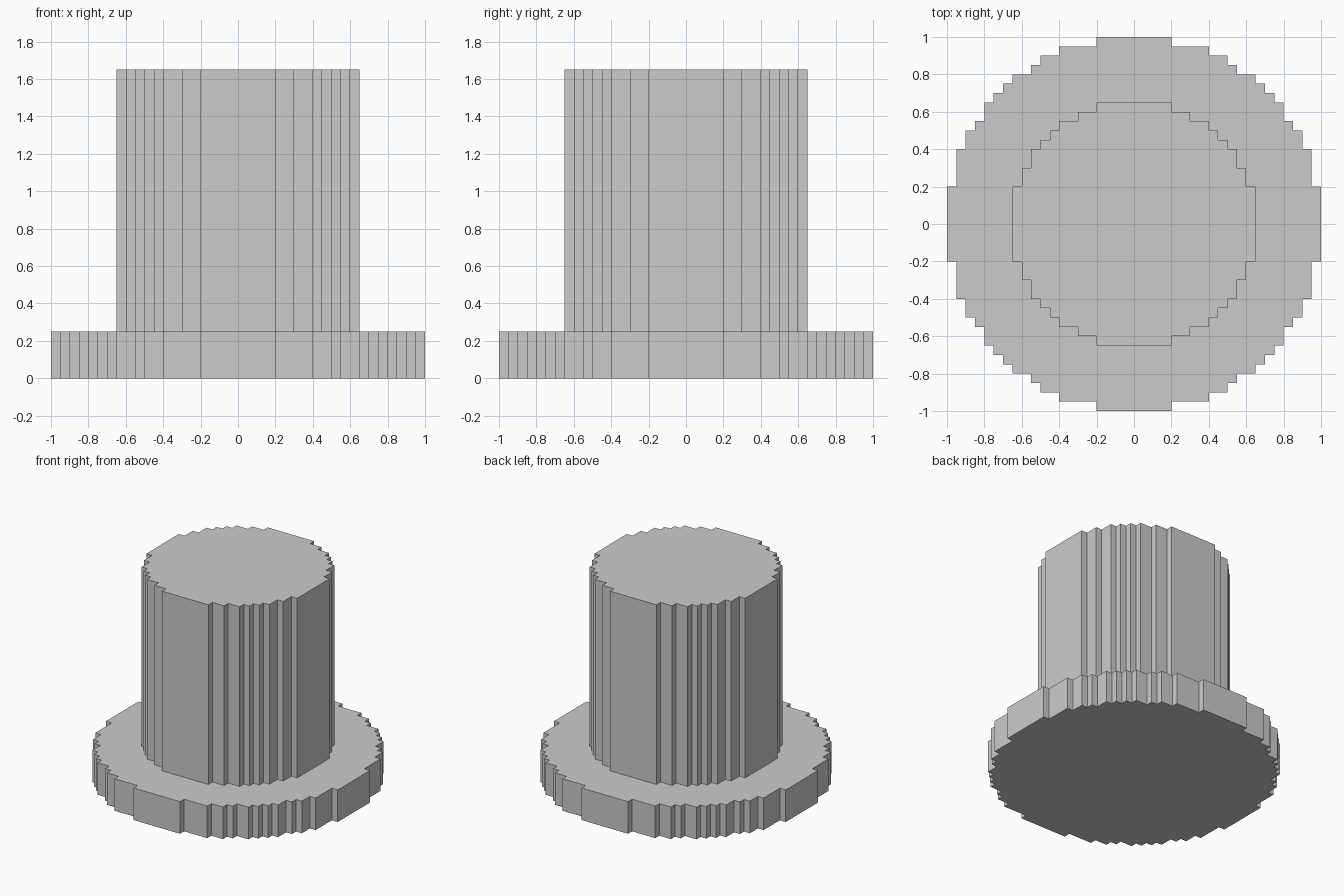
import bpy
import bmesh
import math

if "Cube" in bpy.data.objects:
    bpy.data.objects.remove(bpy.data.objects["Cube"])

CELL = 0.05  # size of one stair step in the outline


def stepped_circle(radius):
    """Counter-clockwise outline of all grid cells whose centre lies in the circle."""
    n = round(radius / CELL)
    reach = [math.floor(math.sqrt(radius ** 2 - ((j + 0.5) * CELL) ** 2) / CELL + 0.5)
             for j in range(n)]
    quarter = []
    for j, x in enumerate(reach):
        nxt = reach[j + 1] if j + 1 < n else 0
        if nxt != x:
            quarter.append((x, j + 1))                 # outer corner
            if j + 1 < n:
                quarter.append((nxt, j + 1))           # inner corner
    points = []
    for _ in range(4):
        points += quarter
        quarter = [(-y, x) for x, y in quarter]        # turn 90 degrees
    return [(x * CELL, y * CELL) for x, y in points]


def ring(bm, outline, z):
    return [bm.verts.new((x, y, z)) for x, y in outline]


def wall(bm, low, high):
    for i in range(len(low)):
        k = (i + 1) % len(low)
        bm.faces.new((low[i], low[k], high[k], high[i]))


def loop_edges(bm, verts):
    return [bm.edges.get((verts[i - 1], verts[i])) for i in range(len(verts))]


bm = bmesh.new()
brim, crown = stepped_circle(1.0), stepped_circle(0.65)

# Brim
brim_low, brim_high = ring(bm, brim, 0), ring(bm, brim, 0.25)
wall(bm, brim_low, brim_high)
bm.faces.new(brim_low[::-1])

# Crown
crown_low, crown_high = ring(bm, crown, 0.25), ring(bm, crown, 1.65)
wall(bm, crown_low, crown_high)
bm.faces.new(crown_high)

# Flat ledge joining brim and crown
bmesh.ops.triangle_fill(bm, use_beauty=True, normal=(0, 0, 1),
                        edges=loop_edges(bm, brim_high) + loop_edges(bm, crown_low))
bmesh.ops.recalc_face_normals(bm, faces=bm.faces)

mesh = bpy.data.meshes.new("top_hat")
bm.to_mesh(mesh)
bm.free()
bpy.context.collection.objects.link(bpy.data.objects.new("top_hat", mesh))
